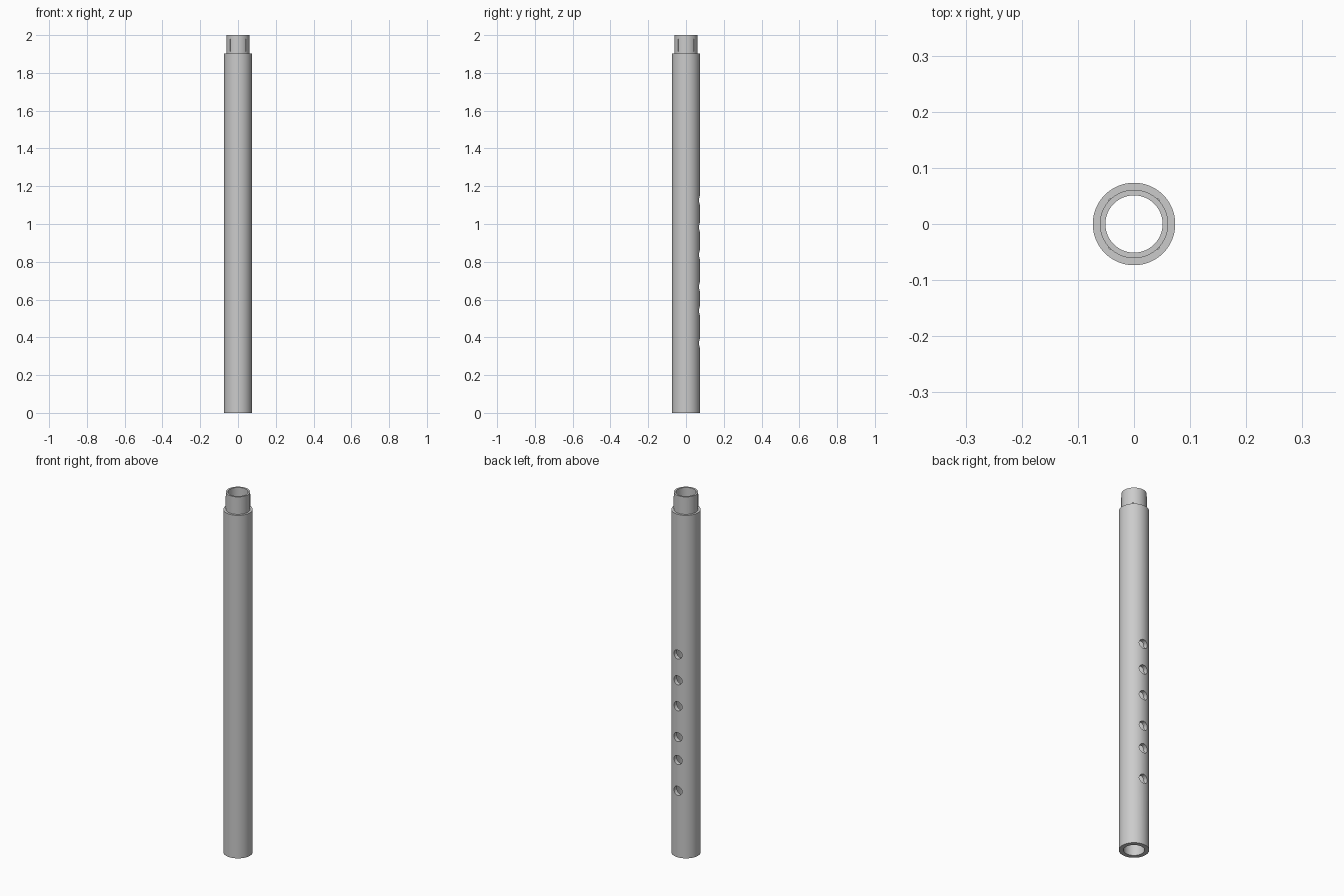
import bpy, bmesh, math
from mathutils import Matrix

cube = bpy.data.objects.get("Cube")
if cube:
    bpy.data.objects.remove(cube, do_unlink=True)

SIDES = 96
BODY_R, TENON_R, BORE_R = 0.0735, 0.061, 0.051
SHOULDER, TOP = 1.903, 2.0

grey = bpy.data.materials.new("light grey")
grey.use_nodes = True
colour = (0.6, 0.6, 0.6, 1)
grey.diffuse_color = colour
grey.node_tree.nodes["Principled BSDF"].inputs["Base Color"].default_value = colour


def add_object(name, bm):
    bmesh.ops.recalc_face_normals(bm, faces=bm.faces)
    mesh = bpy.data.meshes.new(name)
    bm.to_mesh(mesh)
    bm.free()
    mesh.materials.append(grey)
    obj = bpy.data.objects.new(name, mesh)
    bpy.context.collection.objects.link(obj)
    return obj


# Hollow body with a narrower tenon: one closed profile revolved around z
profile = [(BORE_R, 0), (BODY_R, 0), (BODY_R, SHOULDER),
           (TENON_R, SHOULDER), (TENON_R, TOP), (BORE_R, TOP)]
bm = bmesh.new()
rings = []
for i in range(SIDES):
    a = math.tau * i / SIDES
    rings.append([bm.verts.new((r * math.cos(a), r * math.sin(a), z)) for r, z in profile])
for i, ring in enumerate(rings):
    after = rings[(i + 1) % SIDES]
    for j in range(len(profile)):
        k = (j + 1) % len(profile)
        bm.faces.new((ring[j], after[j], after[k], ring[k]))
tube = add_object("tube_body", bm)

# Six finger holes drilled through the back wall only
bm = bmesh.new()
for z in (0.369, 0.54, 0.667, 0.838, 0.982, 1.125):
    place = Matrix.Translation((0, 0.07, z)) @ Matrix.Rotation(math.pi / 2, 4, 'X')
    bmesh.ops.create_cone(bm, cap_ends=True, segments=32, radius1=0.025,
                          radius2=0.025, depth=0.1, matrix=place)
cutter = add_object("finger_hole_cutter", bm)
cutter.hide_render = True
cut = tube.modifiers.new("finger_holes", 'BOOLEAN')
cut.operation = 'DIFFERENCE'
cut.solver = 'EXACT'
cut.object = cutter
bpy.context.view_layer.objects.active = tube
tube.select_set(True)
bpy.ops.object.modifier_apply(modifier=cut.name)
bpy.data.objects.remove(cutter, do_unlink=True)
bpy.ops.object.shade_smooth_by_angle(angle=math.radians(30))

# Four slim grip ribs on the diagonals of the tenon
for i in range(4):
    bm = bmesh.new()
    place = (Matrix.Rotation(math.radians(45 + 90 * i), 4, 'Z')
             @ Matrix.Translation((TENON_R, 0, 1.947))
             @ Matrix.Diagonal((0.004, 0.006, 0.066, 1)))
    bmesh.ops.create_cube(bm, size=1, matrix=place)
    add_object(f"tenon_rib_{i + 1}", bm)
